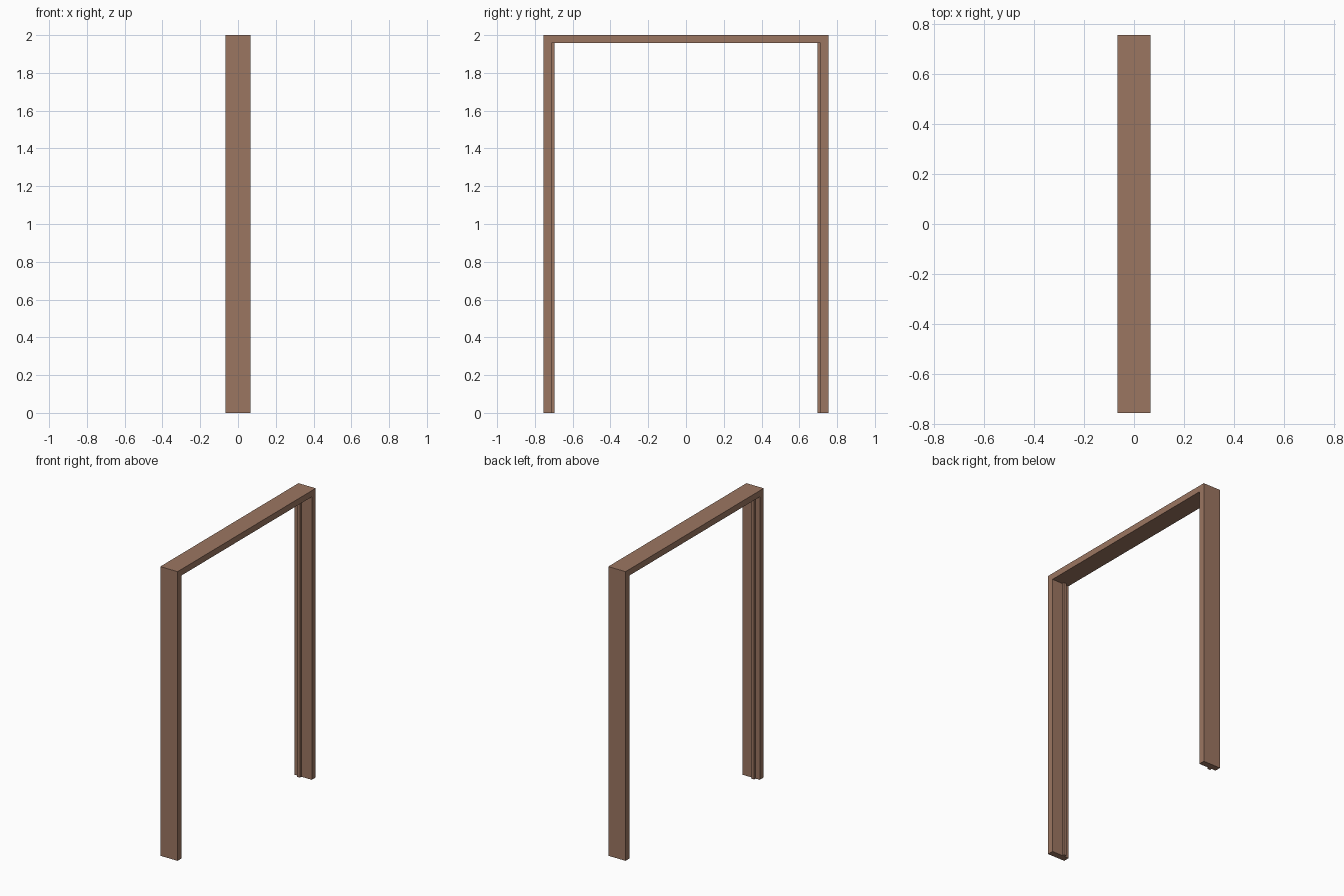
import bpy

if "Cube" in bpy.data.objects:
    bpy.data.objects.remove(bpy.data.objects["Cube"])

W, HALF, H, T = 0.132, 0.755, 2.0, 0.043   # depth, half width, height, board thickness

wood = bpy.data.materials.new("brown wood")
wood.diffuse_color = (0.33, 0.18, 0.12, 1)
wood.use_nodes = True
wood.node_tree.nodes["Principled BSDF"].inputs["Base Color"].default_value = wood.diffuse_color


def box(name, x0, x1, y0, y1, z0, z1):
    bpy.ops.mesh.primitive_cube_add(size=1)
    ob = bpy.context.object
    ob.name = ob.data.name = name
    for v in ob.data.vertices:
        v.co = (x1 if v.co.x > 0 else x0,
                y1 if v.co.y > 0 else y0,
                z1 if v.co.z > 0 else z0)
    ob.data.materials.append(wood)
    return ob


# Head board across the top
box("head_board", -W / 2, W / 2, -HALF, HALF, H - T, H)

# Side jambs, each with a narrow stop strip on its inner face
for side, s in (("front", -1), ("back", 1)):
    inner, stop = HALF - T, HALF - T - 0.016
    box(side + "_jamb", -W / 2, W / 2, *sorted((s * inner, s * HALF)), 0, H - T)
    box(side + "_stop_strip", -0.034, -0.014, *sorted((s * stop, s * inner)), 0, H - T)
